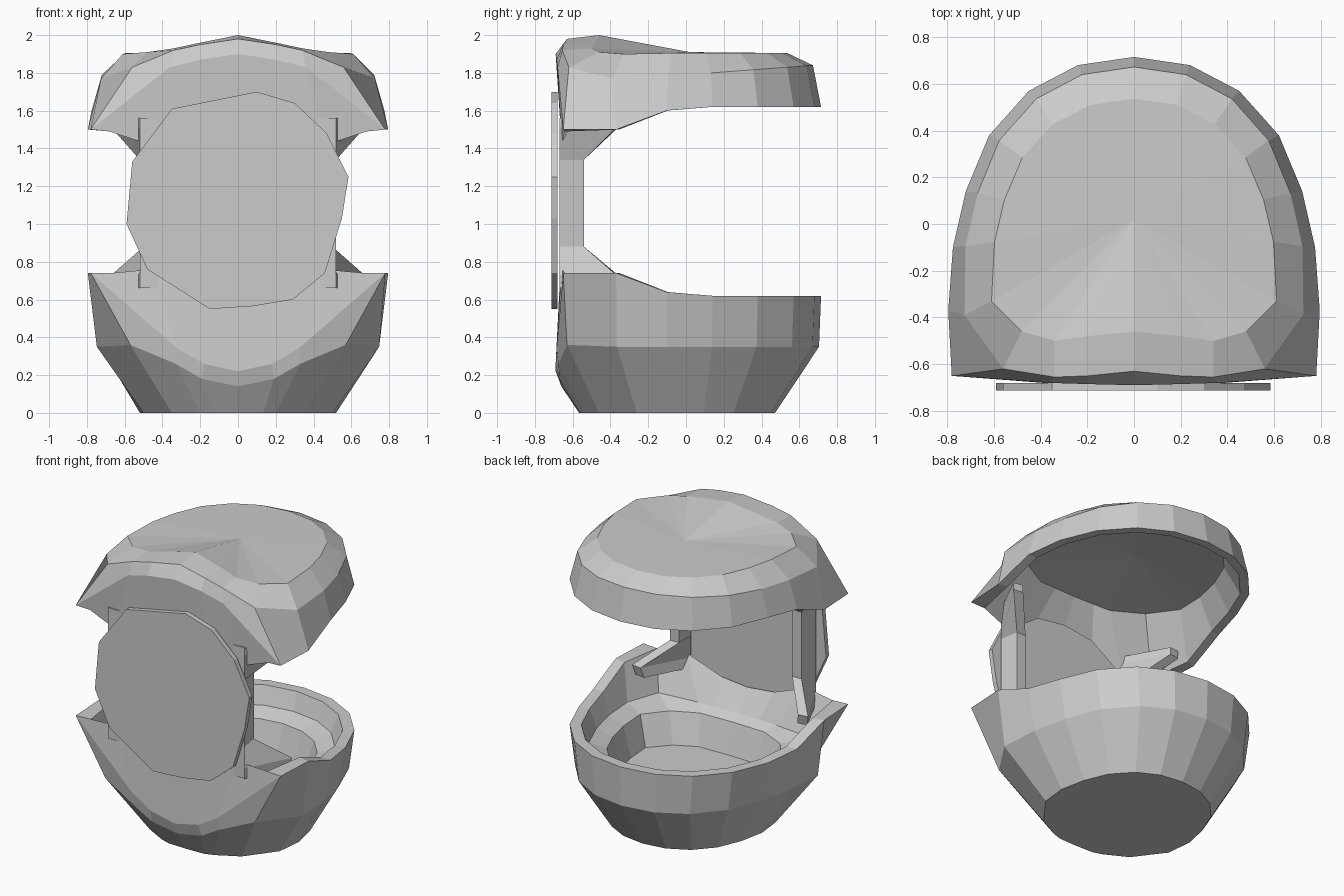
import bpy, bmesh

if "Cube" in bpy.data.objects:
    bpy.data.objects.remove(bpy.data.objects["Cube"])

# Half of the D-shaped plan, back centre -> side -> front centre
# (index 6, 7 = front corner; last 3 = front edge)
HALF = [(0, .715), (.24, .68), (.45, .57), (.62, .38), (.72, .14), (.775, -.1),
        (.795, -.37), (.78, -.65), (.36, -.68), (.2, -.685), (0, -.69)]


def finish(bm, name):
    bmesh.ops.recalc_face_normals(bm, faces=bm.faces)
    me = bpy.data.meshes.new(name)
    bm.to_mesh(me)
    bm.free()
    ob = bpy.data.objects.new(name, me)
    bpy.context.collection.objects.link(ob)
    return ob


def loft(name, rings, start=None, end=None):
    """Skin closed rings; ends are flat faces, or fans if an apex is given."""
    bm = bmesh.new()
    loops = [[bm.verts.new(p) for p in r] for r in rings]
    n = len(loops[0])
    for a, b in zip(loops, loops[1:]):
        for i in range(n):
            j = (i + 1) % n
            bm.faces.new((a[i], a[j], b[j], b[i]))
    for loop, apex in ((loops[0], start), (loops[-1], end)):
        if apex is None:
            bm.faces.new(loop)
        else:
            c = bm.verts.new(apex)
            for i in range(n):
                bm.faces.new((loop[i], loop[(i + 1) % n], c))
    return finish(bm, name)


def ring(sx, sb, sf, z, moved={}):
    """Scaled plan (side, back, front); z is a number or function of y;
    moved = replacement points by plan index."""
    half = []
    for i, (x, y) in enumerate(HALF):
        p = (x * sx, y * (sb if y > 0 else sf), z(y) if callable(z) else z)
        half.append(moved.get(i, p))
    return half + [(-x, y, z) for x, y, z in half[-2:0:-1]]


def ramp(front_z, back_z):
    """Rim height: front_z over the front part, easing to back_z."""
    def f(y):
        t = min(1, max(0, (y + .37) / .45))
        return front_z + (back_z - front_z) * (1 - (1 - t) ** 2)
    return f


# Lower bowl: outer shell, V-shaped front lip, front panel, inner ledge and floor
low = ramp(.74, .62)
loft("lower_bowl", [
    ring(.67, .66, .82, 0, {6: (.5, -.26, 0), 7: (.35, -.46, 0), 8: (.2, -.54, 0)}),
    ring(.94, .985, .99, .35, {7: (.57, -.63, .36), 8: (.33, -.675, .26),
                               9: (.19, -.67, .18), 10: (0, -.66, .14)}),
    ring(1, 1, 1, low, {8: (.32, -.685, .34), 9: (.18, -.69, .26), 10: (0, -.69, .22)}),
    ring(.9, .9, .95, low, {7: (.67, -.64, .74), 8: (.46, -.66, .76),
                            9: (.2, -.67, .66), 10: (0, -.67, .64)}),
    ring(.83, .84, .82, .5, {7: (.58, -.53, .5)}),
    ring(.68, .68, .74, .46, {7: (.42, -.42, .46)}),
    ring(.6, .6, .65, .26, {7: (.36, -.37, .26)}),
])

# Upper cap: ceiling, inner wall, front panel, arched lip, outer shell, raised brow
high = ramp(1.5, 1.62)
loft("upper_cap", [
    ring(.78, .78, .84, 1.8, {6: (.61, -.28, 1.8), 7: (.48, -.46, 1.8)}),
    ring(.92, .92, .96, high, {7: (.68, -.64, 1.49), 8: (.47, -.66, 1.42),
                               9: (.22, -.67, 1.6), 10: (0, -.67, 1.63)}),
    ring(1, 1, 1, high, {8: (.36, -.68, 1.83), 9: (.2, -.685, 1.87), 10: (0, -.69, 1.9)}),
    ring(.93, .94, .95, lambda y: 1.79 + .07 * max(0, y),
         {6: (.725, -.39, 1.77), 7: (.56, -.62, 1.83), 8: (.34, -.655, 1.92),
          9: (.2, -.65, 1.95), 10: (0, -.63, 1.98)}),
    ring(.77, .75, .76, 1.905,
         {6: (.61, -.33, 1.9), 7: (.48, -.46, 1.91), 8: (.34, -.5, 1.93),
          9: (.2, -.48, 1.96), 10: (0, -.46, 2.0)}),
], start=(0, 0, 1.85), end=(0, .02, 1.91))

# Front disc: thin irregular round plate
DISC = [(-.35, 1.61), (.1, 1.7), (.3, 1.64), (.47, 1.48), (.585, 1.25), (.55, 1.03),
        (.46, .74), (.29, .6), (.08, .565), (-.15, .55), (-.48, .76), (-.59, 1.0), (-.56, 1.33)]
loft("front_disc", [[(x, y, z) for x, z in DISC] for y in (-.713, -.68)])


# Side posts joining bowl and cap, flaring backwards at both ends
def post_section(s, z, flare):
    pts = [(.43, -.67), (.52, -.67), (.5 + .17 * flare, -.54 + .17 * flare),
           (.43 + .17 * flare, -.54 + .18 * flare)]
    return [(s * x, y, z) for x, y in pts]


for side, s in (("right", 1), ("left", -1)):
    loft("post_" + side, [post_section(s, z, f) for z, f in
                          ((.66, .9), (.73, 1), (.88, 0), (1.34, 0), (1.51, 1), (1.56, 1))])
